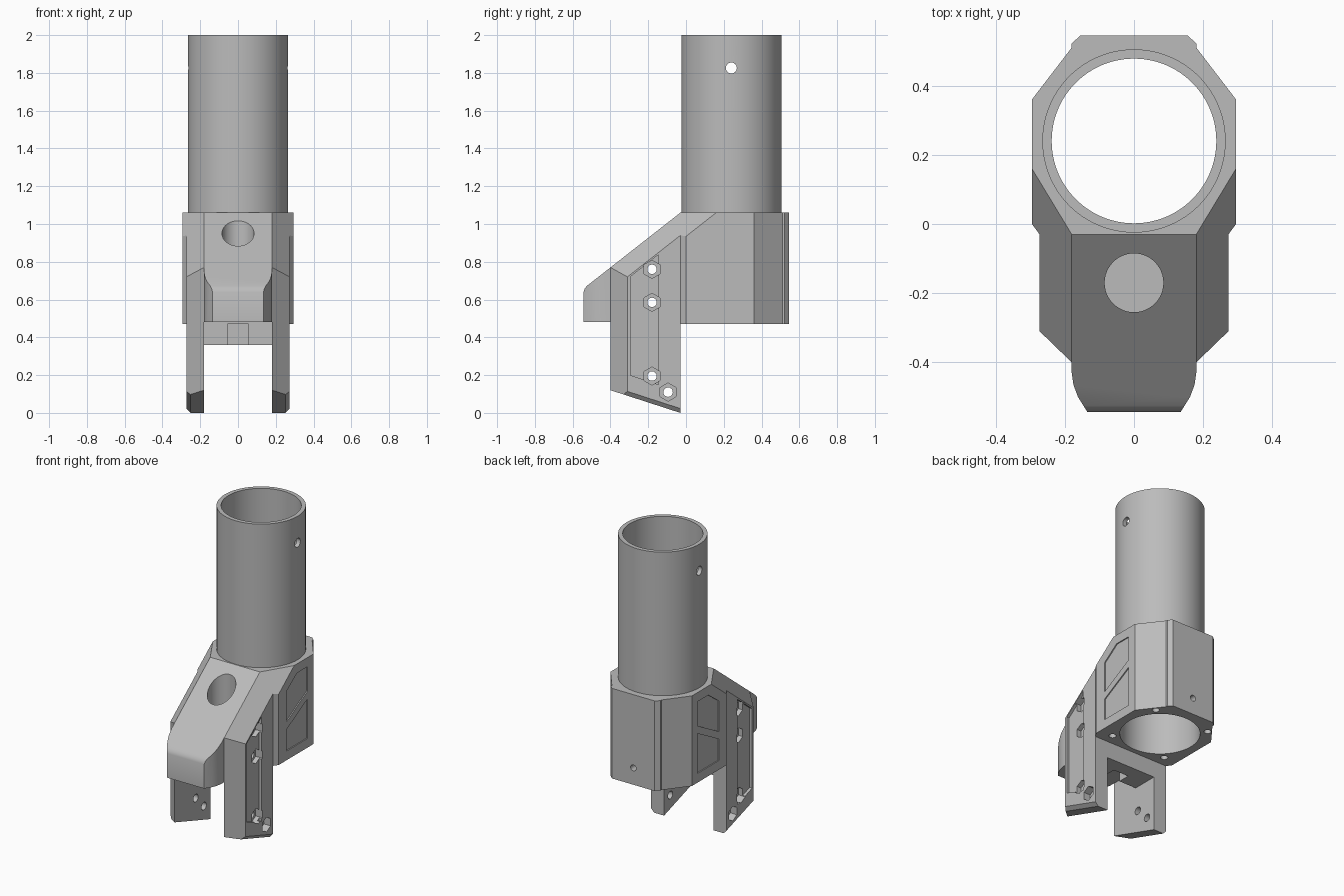
import bpy, bmesh, math
from mathutils import Vector

cube = bpy.data.objects.get("Cube")
if cube:
    bpy.data.objects.remove(cube, do_unlink=True)

grey = bpy.data.materials.new("plain_grey")
grey.use_nodes = True
COLOUR = (0.5, 0.5, 0.5, 1)
grey.diffuse_color = COLOUR
grey.node_tree.nodes["Principled BSDF"].inputs["Base Color"].default_value = COLOUR


def place(name, bm):
    bmesh.ops.recalc_face_normals(bm, faces=bm.faces[:])
    mesh = bpy.data.meshes.new(name)
    bm.to_mesh(mesh)
    bm.free()
    mesh.materials.append(grey)
    obj = bpy.data.objects.new(name, mesh)
    bpy.context.collection.objects.link(obj)
    return obj


def prism_mesh(points, lo, hi, axis="z"):
    """Extrude a flat outline along z (points are x, y) or x (points are y, z)."""
    bm = bmesh.new()
    to3d = (lambda p: (p[0], p[1], lo)) if axis == "z" else (lambda p: (lo, p[0], p[1]))
    step = Vector((0, 0, hi - lo)) if axis == "z" else Vector((hi - lo, 0, 0))
    face = bm.faces.new([bm.verts.new(to3d(p)) for p in points])
    new = bmesh.ops.extrude_face_region(bm, geom=[face])["geom"]
    bmesh.ops.translate(bm, verts=[v for v in new if isinstance(v, bmesh.types.BMVert)], vec=step)
    return bm


def ring(cx, cy, r, n=32, turn=0.0):
    return [(cx + r * math.cos(turn + math.tau * i / n),
             cy + r * math.sin(turn + math.tau * i / n)) for i in range(n)]


def rect(x0, x1, y0, y1):
    return [(x0, y0), (x1, y0), (x1, y1), (x0, y1)]


def combine(target, tool, operation="DIFFERENCE"):
    tool.hide_render = True
    mod = target.modifiers.new("join", "BOOLEAN")
    mod.object, mod.operation, mod.solver = tool, operation, "EXACT"
    bpy.ops.object.select_all(action="DESELECT")
    bpy.context.view_layer.objects.active = target
    target.select_set(True)
    bpy.ops.object.modifier_apply(modifier=mod.name)
    bpy.data.objects.remove(tool, do_unlink=True)


def slice_off(bm, point, normal):
    """Remove everything on the normal side of a plane and cap the cut."""
    cut = bmesh.ops.bisect_plane(bm, geom=bm.verts[:] + bm.edges[:] + bm.faces[:], dist=1e-5,
                                 plane_co=point, plane_no=normal, clear_outer=True)
    edges = [e for e in cut["geom_cut"] if isinstance(e, bmesh.types.BMEdge)]
    bmesh.ops.holes_fill(bm, edges=edges, sides=0)


TOP, FLOOR, BORE_Y = 1.06, 0.47, 0.24

# Bracket blank: half outline from the back round to the rounded nose
half = [(0.155, 0.545), (0.18, 0.522), (0.18, 0.51), (0.295, 0.36), (0.295, 0),
        (0.273, -0.03), (0.273, -0.31), (0.18, -0.40), (0.18, -0.43), (0.175, -0.465),
        (0.162, -0.50), (0.135, -0.543)]
outline = half + [(-x, y) for x, y in reversed(half)]
bm = prism_mesh(outline, -0.1, TOP)

# Sloped front, sloped shoulders, rounded nose lip and slanted leg feet
slope = Vector((0, 0.37, 0.29))
slice_off(bm, (0, -0.03, TOP), (0, -0.29, 0.37))
slice_off(bm, (0, -0.525, 0.672), (0, -0.6, 0.45))
slice_off(bm, (0, -0.537, 0.656), (0, -0.85, 0.3))
foot = Vector((0, -0.37, 0.12))
slice_off(bm, (0, -0.03, 0), (0, -0.12, -0.37))
for s in (1, -1):
    shoulder = Vector((s * 0.115, 0.19, 0)).cross(slope) * s
    slice_off(bm, (s * 0.18, -0.03, TOP), shoulder)
    bevel = foot.cross(Vector((s * 0.02, 0, 0.022))) * s
    slice_off(bm, (s * 0.252, -0.03, 0), bevel if bevel.z < 0 else -bevel)
bracket = place("bracket", bm)

# Tube socket standing on the bracket
combine(bracket, place("tube", prism_mesh(ring(0, BORE_Y, 0.265, 96), 0.9, 2.0)), "UNION")


def cut(points, lo, hi, axis="z"):
    combine(bracket, place("cutter", prism_mesh(points, lo, hi, axis)))


# Clearance under the body, the gap between the legs, and the notch in the cross bar
cut(rect(-0.5, 0.5, -0.03, 0.7), -0.3, FLOOR)
cut(rect(-0.18, 0.18, -0.7, 0.1), -0.3, 0.36)
cut(rect(-0.18, 0.18, -0.7, -0.2), -0.2, FLOOR + 0.01)
cut(rect(-0.055, 0.055, -0.3, -0.12), -0.2, FLOOR)

# Main bore and blind hole in the sloped front
cut(ring(0, BORE_Y, 0.238, 96), 0.3, 2.2)
cut(ring(0, -0.17, 0.085, 48), 0.5, 1.3)

# Recessed panels on the legs and shallow panels on the body sides
leg_panel = [(-0.295, 0.20), (-0.145, 0.15), (-0.145, 0.838), (-0.295, 0.72)]
upper_panel = [(0.08, 0.72), (0.30, 0.84), (0.30, 1.0), (0.19, 1.0), (0.08, 0.92)]
lower_panel = [(0.08, 0.53), (0.30, 0.53), (0.30, 0.79), (0.08, 0.67)]
bolts = [(-0.18, 0.76), (-0.18, 0.585), (-0.18, 0.195), (-0.095, 0.11)]


def cut_sides(points, depth_x):
    cut(points, depth_x, 0.4, "x")
    cut(points, -0.4, -depth_x, "x")


cut_sides(leg_panel, 0.255)
for panel in (upper_panel, lower_panel):
    cut_sides(panel, 0.288)

# Hexagonal nut pockets with bolt holes through both legs
for y, z in bolts:
    cut_sides(ring(y, z, 0.048, 6, math.pi / 6), 0.225)
    cut(ring(y, z, 0.025, 24), -0.5, 0.5, "x")

# Cross pin hole near the tube top
cut(ring(BORE_Y, 1.826, 0.029, 24), -0.5, 0.5, "x")

# Screw holes in the underside corners and in the back face
for x in (-0.2, 0.2):
    for y in (-0.2, 0.2):
        cut(ring(x, BORE_Y + y, 0.022, 24), 0.4, 0.56)
for z in (0.58, 0.81):
    bm = prism_mesh(ring(0, 0, 0.02, 24), -0.1, 0.1)
    for v in bm.verts:
        v.co = Vector((v.co.x, 0.52 + v.co.z, z + v.co.y))
    combine(bracket, place("cutter", bm))

# Smooth round walls, keep machined edges crisp
bpy.ops.object.select_all(action="DESELECT")
bracket.select_set(True)
bpy.context.view_layer.objects.active = bracket
bpy.ops.object.shade_smooth_by_angle(angle=math.radians(22))
